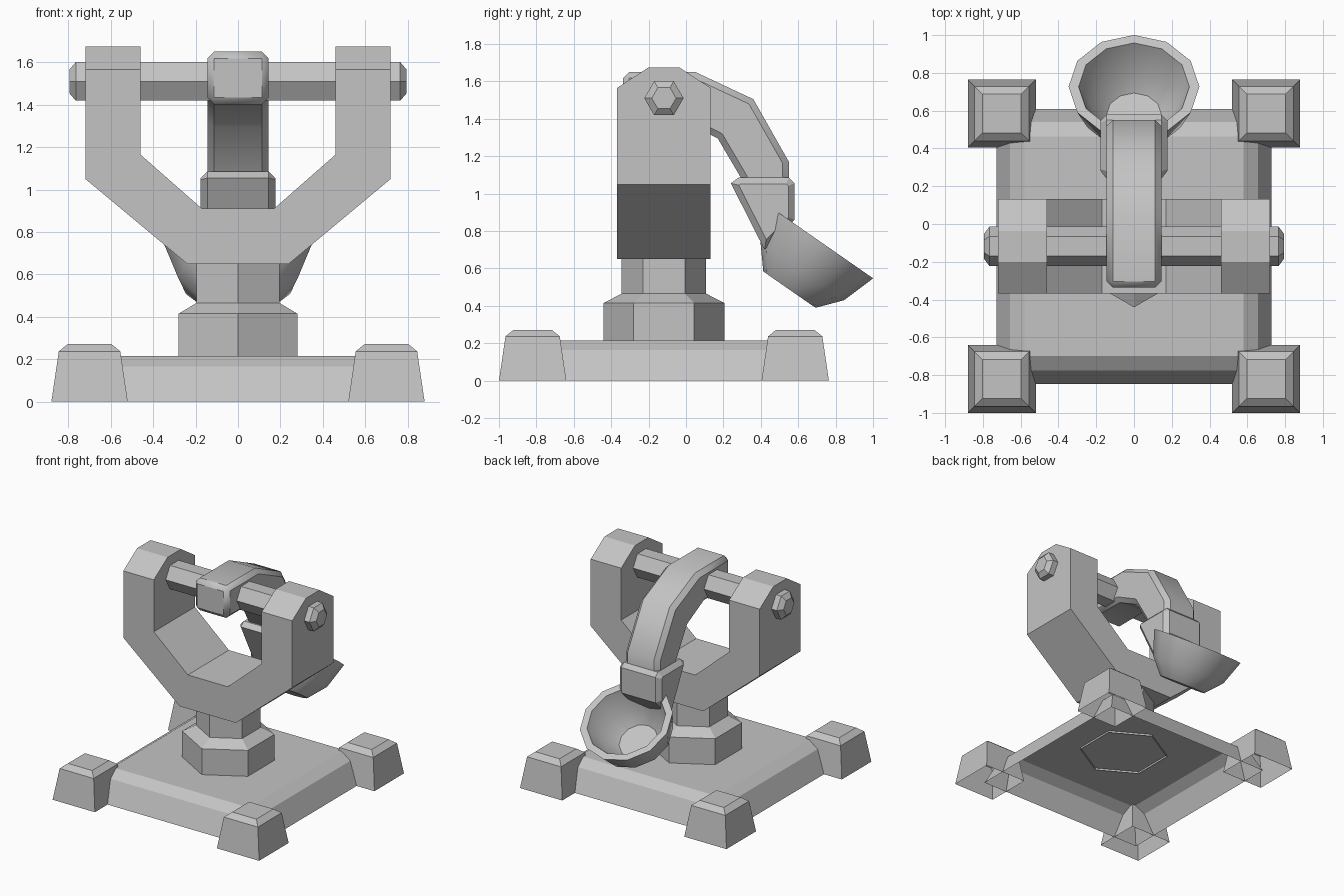
import bpy, bmesh
from math import radians, sin, cos, tau, sqrt
from mathutils import Matrix, Vector

default = bpy.data.objects.get("Cube")
if default:
    bpy.data.objects.remove(default, do_unlink=True)

grey = bpy.data.materials.new("plain grey")
grey.use_nodes = True
colour = (0.55, 0.55, 0.55, 1)
grey.diffuse_color = colour
grey.node_tree.nodes["Principled BSDF"].inputs["Base Color"].default_value = colour

CY = -0.118  # centre line of base, post and axle


def finish(name, bm, matrix=Matrix(), smooth=False):
    bmesh.ops.recalc_face_normals(bm, faces=bm.faces)
    bm.transform(matrix)
    mesh = bpy.data.meshes.new(name)
    bm.to_mesh(mesh)
    bm.free()
    mesh.materials.append(grey)
    ob = bpy.data.objects.new(name, mesh)
    bpy.context.collection.objects.link(ob)
    if smooth:
        bpy.ops.object.select_all(action="DESELECT")
        ob.select_set(True)
        bpy.context.view_layer.objects.active = ob
        bpy.ops.object.shade_smooth_by_angle(angle=radians(37))
    return ob


def turned(name, sides, rings, matrix, start_angle=90, closed=True, smooth=False):
    """Stack of regular polygons given as (radius, height), open or closed at the start."""
    bm = bmesh.new()
    loops = []
    for r, z in rings:
        angles = [radians(start_angle) + tau * i / sides for i in range(sides)]
        loops.append([bm.verts.new((r * cos(a), r * sin(a), z)) for a in angles])
    for low, high in zip(loops, loops[1:]):
        for i in range(sides):
            j = (i + 1) % sides
            bm.faces.new((low[i], low[j], high[j], high[i]))
    bm.faces.new(loops[-1])
    if closed:
        bm.faces.new(loops[0][::-1])
    return finish(name, bm, matrix, smooth)


def square_shell(name, rings, x, y):
    """Four-sided hollow shell given as (half width, height)."""
    rings = [(h * sqrt(2), z) for h, z in rings]
    return turned(name, 4, rings, Matrix.Translation((x, y, 0)), 45, closed=False)


def extruded(points, direction):
    bm = bmesh.new()
    face = bm.faces.new([bm.verts.new(p) for p in points])
    out = bmesh.ops.extrude_face_region(bm, geom=[face])
    verts = [g for g in out["geom"] if isinstance(g, bmesh.types.BMVert)]
    bmesh.ops.translate(bm, verts=verts, vec=direction)
    bmesh.ops.recalc_face_normals(bm, faces=bm.faces)
    return bm


def side_part(name, outline, half, chamfer, front=None, smooth=False):
    """Side outline (y, z) extruded across x, with chamfered outline edges."""
    bm = extruded([(-half, y, z) for y, z in outline], (half * 2, 0, 0))
    edges = []
    for e in bm.edges:
        a, b = (v.co for v in e.verts)
        across = abs(a.x - b.x) > half
        if not across or (front is not None and a.y < front):
            edges.append(e)
    bmesh.ops.bevel(bm, geom=edges, offset=chamfer, segments=1,
                    affect="EDGES", clamp_overlap=True)
    return finish(name, bm, smooth=smooth)


# Hollow base and four feet
square_shell("base", [(0.728, 0), (0.657, 0.165), (0.58, 0.215)], 0, CY)
for side, sx in (("left", 1), ("right", -1)):
    for end, y in (("front", -0.82), ("back", 0.584)):
        square_shell(f"{end}_{side}_foot",
                     [(0.18, 0), (0.145, 0.237), (0.103, 0.271)], sx * 0.7, y)

# Hexagonal post
turned("post", 6, [(0.323, 0.2), (0.323, 0.415), (0.226, 0.465), (0.226, 0.7)],
       Matrix.Translation((0, CY, 0)), closed=False)

# Yoke: U-shaped outline, mirrored, with sloped arm tops
half = [(0.24, 0.65), (0.72, 1.05), (0.72, 1.675),
        (0.46, 1.675), (0.46, 1.165), (0.17, 0.91)]
outline = half + [(-x, z) for x, z in reversed(half)]
bm = extruded([(x, CY - 0.25, z) for x, z in outline], (0, 0.5, 0))
for s in (-1, 1):
    bmesh.ops.bisect_plane(bm, geom=bm.verts[:] + bm.edges[:] + bm.faces[:],
                           plane_co=(0, CY + s * 0.25, 1.565),
                           plane_no=Vector((0, s * 0.11, 0.168)).normalized(),
                           clear_outer=True)
    bmesh.ops.holes_fill(bm, edges=[e for e in bm.edges if e.is_boundary], sides=0)
finish("yoke", bm)

# Axle with tapered ends
turned("axle", 6, [(0.065, -0.795), (0.105, -0.765), (0.105, 0.765), (0.065, 0.795)],
       Matrix.Translation((0, CY, 1.51)) @ Matrix.Rotation(radians(90), 4, "Y"))

# Bent arm
side_part("arm", [(-0.337, 1.65), (0.05, 1.65), (0.36, 1.505), (0.55, 1.17),
                  (0.55, 1.04), (0.32, 1.04), (0.17, 1.295), (-0.03, 1.4),
                  (-0.337, 1.4)], 0.145, 0.033, front=-0.3, smooth=True)

# Collar joining arm and bowl
side_part("collar", [(0.24, 1.055), (0.28, 1.085), (0.55, 1.085), (0.58, 1.055),
                     (0.58, 0.86), (0.42, 0.7)], 0.178, 0.033)

# Tilted bowl with a thick rim
turned("bowl", 12, [(0.17, -0.305), (0.272, -0.185), (0.333, 0), (0.282, 0),
                    (0.225, -0.16), (0.14, -0.26)],
       Matrix.Translation((0, 0.727, 0.737)) @ Matrix.Rotation(radians(-34.8), 4, "X")
       @ Matrix.Scale(1.04, 4, (1, 0, 0)), smooth=True)
